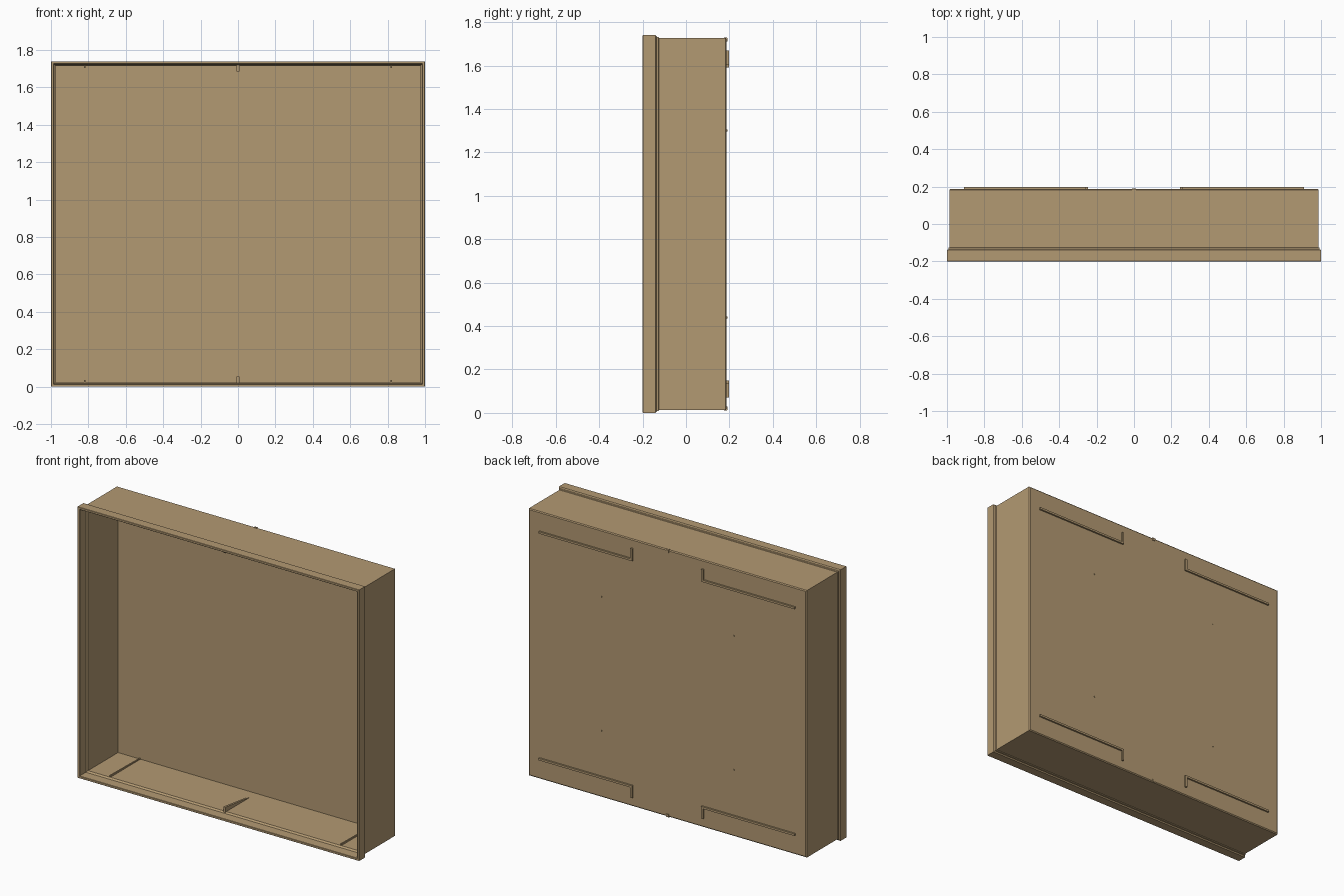
import bpy, bmesh

if "Cube" in bpy.data.objects:
    bpy.data.objects.remove(bpy.data.objects["Cube"])

H, ZC = 1.74, 0.87
mat = bpy.data.materials.new("tan_plastic")
mat.diffuse_color = (0.45, 0.32, 0.17, 1)
mat.use_nodes = True
mat.node_tree.nodes["Principled BSDF"].inputs["Base Color"].default_value = mat.diffuse_color


def finish(name, bm):
    bmesh.ops.recalc_face_normals(bm, faces=bm.faces)
    me = bpy.data.meshes.new(name)
    bm.to_mesh(me)
    bm.free()
    me.materials.append(mat)
    ob = bpy.data.objects.new(name, me)
    bpy.context.collection.objects.link(ob)
    return ob


def extrude(name, pts, axis, a, b):
    """Prism from a 2D outline; axis 'x' takes (y, z), axis 'y' takes (x, z)."""
    bm = bmesh.new()
    place = (lambda p, t: (t, p[0], p[1])) if axis == 'x' else (lambda p, t: (p[0], t, p[1]))
    lo = [bm.verts.new(place(p, a)) for p in pts]
    hi = [bm.verts.new(place(p, b)) for p in pts]
    bm.faces.new(lo)
    bm.faces.new(hi)
    n = len(pts)
    for i in range(n):
        j = (i + 1) % n
        bm.faces.new((lo[i], lo[j], hi[j], hi[i]))
    return finish(name, bm)


# Tray shell: rectangular rings (inset, y) lofted from the outer back to the inner floor
rings = [(0.019, 0.187), (0.013, 0.182), (0.013, -0.125), (0.009, -0.127),
         (0.007, -0.135), (0.0, -0.14), (0.0, -0.198), (0.002, -0.2),
         (0.013, -0.2), (0.015, -0.198), (0.016, -0.138), (0.025, -0.128), (0.025, 0.176)]
bm = bmesh.new()
loops = []
for d, y in rings:
    x = 1 - d
    loops.append([bm.verts.new(c) for c in
                  ((-x, y, d), (x, y, d), (x, y, H - d), (-x, y, H - d))])
for a, b in zip(loops, loops[1:]):
    for i in range(4):
        j = (i + 1) % 4
        bm.faces.new((a[i], a[j], b[j], b[i]))
bm.faces.new(loops[0])
bm.faces.new(loops[-1])
finish("tray_shell", bm)

for up in (-1, 1):
    side = "top" if up > 0 else "bottom"

    def z(h):  # height measured inward from the top or bottom edge
        return h if up < 0 else H - h

    # Low guide ribs along the inner walls
    for x in (-0.82, 0.82):
        extrude(f"{side}_guide_rib", [(-0.128, z(0.02)), (0.178, z(0.02)),
                                      (0.178, z(0.031)), (-0.128, z(0.036))],
                'x', x - 0.004, x + 0.004)

    # Tapering centre catch
    extrude(f"{side}_centre_catch", [(-0.135, z(0.02)), (0.1, z(0.02)), (0.1, z(0.027)),
                                     (-0.12, z(0.055)), (-0.135, z(0.055))],
            'x', -0.007, 0.007)

    # Small moulding nub on the back edge
    extrude(f"{side}_edge_nub", [(0.176, z(0.03)), (0.191, z(0.03)), (0.191, z(0.014)),
                                 (0.187, z(0.010)), (0.176, z(0.010))],
            'x', -0.01, 0.01)

    # L-shaped stacking ridges on the back
    for s in (-1, 1):
        outline = [(0.245, 0.07), (0.258, 0.07), (0.258, 0.136),
                   (0.908, 0.136), (0.908, 0.149), (0.245, 0.149)]
        extrude(f"{side}_stacking_ridge", [(s * x, z(h)) for x, h in outline],
                'y', 0.182, 0.198)

# Tiny round bumps on the back
for x in (-0.47, 0.47):
    for zz in (0.44, 1.30):
        bpy.ops.mesh.primitive_cylinder_add(vertices=12, radius=0.005, depth=0.01,
                                            location=(x, 0.185, zz), rotation=(1.570796, 0, 0))
        bump = bpy.context.object
        bump.name = "back_bump"
        bump.data.materials.append(mat)
